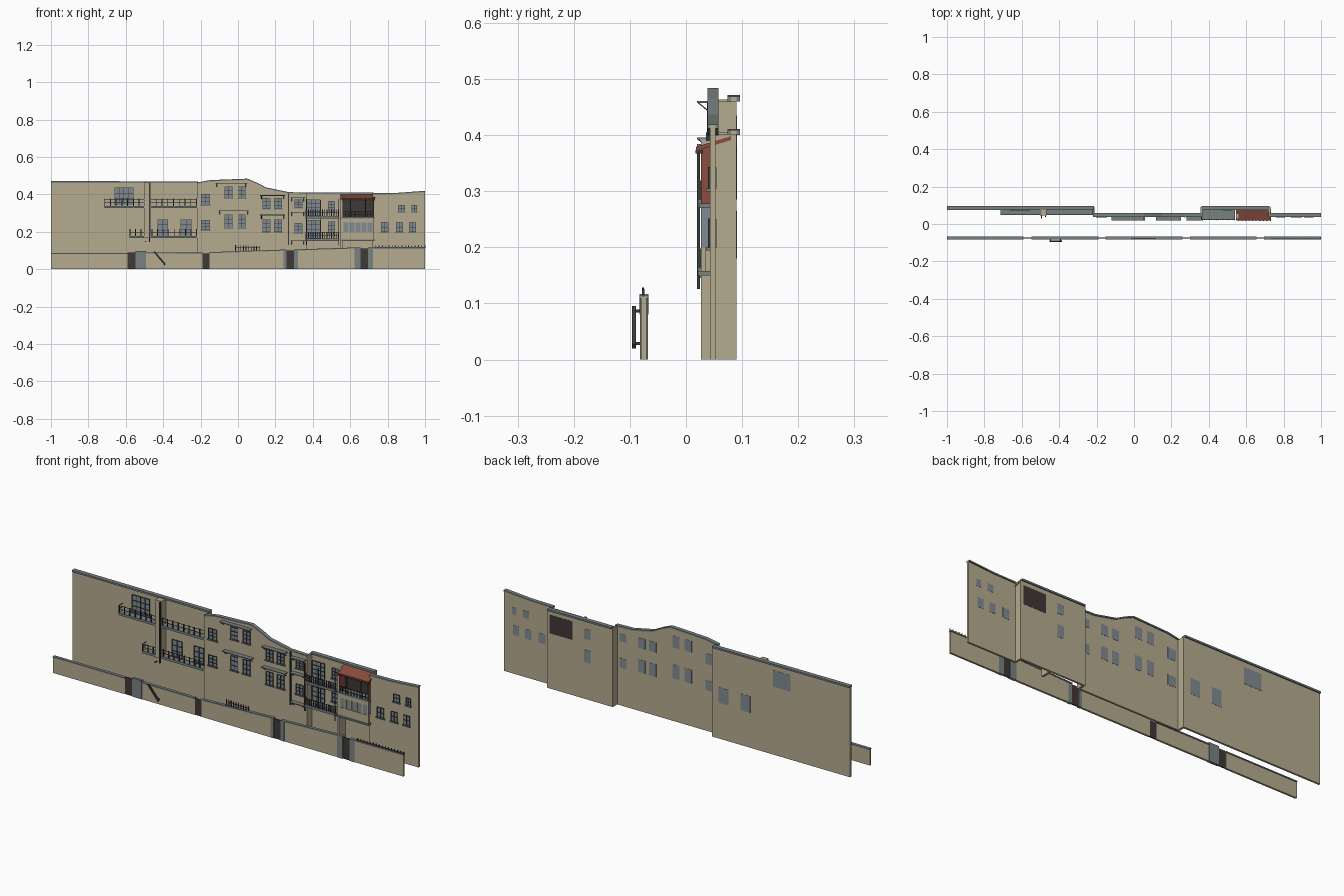
import bpy, bmesh

old = bpy.data.objects.get("Cube")
if old:
    bpy.data.objects.remove(old, do_unlink=True)


def material(name, rgb):
    m = bpy.data.materials.new(name)
    m.use_nodes = True
    m.diffuse_color = (*rgb, 1)
    m.node_tree.nodes["Principled BSDF"].inputs["Base Color"].default_value = (*rgb, 1)
    return m


PLASTER = material("plaster", (0.47, 0.41, 0.28))
STONE = material("grey stone", (0.19, 0.22, 0.22))
GLASS = material("glass", (0.22, 0.26, 0.29))
METAL = material("dark metal", (0.04, 0.045, 0.045))
WOOD = material("dark wood", (0.05, 0.04, 0.038))
RED = material("red tile", (0.26, 0.075, 0.05))


def finish(name, bm, mat):
    bmesh.ops.recalc_face_normals(bm, faces=bm.faces)
    me = bpy.data.meshes.new(name)
    bm.to_mesh(me)
    bm.free()
    me.materials.append(mat)
    ob = bpy.data.objects.new(name, me)
    bpy.context.collection.objects.link(ob)
    return ob


def prism(name, pts, a, b, mat, axis="y"):
    """Extrude an outline from a to b; points are (x, z) for axis y, (y, z) for axis x."""
    bm = bmesh.new()
    rings = []
    for d in (a, b):
        rings.append([bm.verts.new((p, d, q) if axis == "y" else (d, p, q)) for p, q in pts])
    n = len(pts)
    bm.faces.new(rings[0])
    bm.faces.new(rings[1])
    for i in range(n):
        j = (i + 1) % n
        bm.faces.new((rings[0][i], rings[0][j], rings[1][j], rings[1][i]))
    return finish(name, bm, mat)


def boxes(name, items, mat):
    """Join boxes given as (x0, x1, y0, y1, z0, z1)."""
    bm = bmesh.new()
    for x0, x1, y0, y1, z0, z1 in items:
        vs = bmesh.ops.create_cube(bm, size=1)["verts"]
        for v in vs:
            v.co = (x1 if v.co.x > 0 else x0, y1 if v.co.y > 0 else y0, z1 if v.co.z > 0 else z0)
    return finish(name, bm, mat)


def wall(name, top, y0, y1, cap, over):
    """Wall under a top line, with an overhanging coping that follows it."""
    ends = [(top[-1][0], 0), (top[0][0], 0)]
    prism(name, top + ends, y0, y1, PLASTER)
    low = [(x, z - cap) for x, z in reversed(top)]
    prism(name + "_coping", [(x, z + 0.001) for x, z in top] + low, y0 - over, y1 + over, STONE)


# Facade sections
FRONT, BACK = 0.043, 0.08
T = 0.01
wall("left_facade", [(-1, 0.47), (-0.215, 0.468)], BACK, BACK + T, 0.008, 0.006)
wall("middle_facade", [(-0.22, 0.462), (-0.15, 0.475), (0.05, 0.483), (0.1, 0.462), (0.15, 0.436),
                       (0.27, 0.411), (0.365, 0.408)], FRONT, FRONT + T, 0.006, 0.005)
wall("recessed_facade", [(0.36, 0.41), (0.725, 0.408)], BACK, BACK + T, 0.008, 0.006)
wall("right_facade", [(0.72, 0.405), (0.85, 0.407), (1, 0.418)], FRONT, FRONT + T, 0.006, 0.005)
boxes("return_walls", [(-0.22, -0.21, FRONT, 0.09, 0, 0.46), (0.355, 0.365, FRONT, 0.09, 0, 0.405),
                       (0.72, 0.73, FRONT, 0.09, 0, 0.402)], PLASTER)

# Garden wall with doors and gate piers
GY = -0.08
for i, top in enumerate([[(-1, 0.085), (-0.59, 0.085)], [(-0.5, 0.088), (-0.19, 0.087)],
                         [(-0.152, 0.09), (0.26, 0.104)], [(0.3, 0.104), (0.655, 0.116)],
                         [(0.695, 0.114), (1, 0.114)]]):
    wall("garden_wall_%d" % (i + 1), top, GY, GY + T, 0.005, 0.003)
boxes("garden_doors", [(a, b, -0.078, -0.072, 0, h) for a, b, h in
                       ((-0.59, -0.548, 0.088), (-0.19, -0.152, 0.085),
                        (0.26, 0.3, 0.1), (0.655, 0.695, 0.11))], WOOD)
boxes("gate_piers", [(a, b, -0.082, -0.068, 0, h) for a, b, h in
                     ((-0.548, -0.492, 0.096), (0.244, 0.26, 0.1), (0.3, 0.32, 0.1),
                      (0.622, 0.655, 0.115), (0.695, 0.722, 0.112))], STONE)
prism("slanted_handrail", [(-0.452, 0.092), (-0.444, 0.095), (-0.386, 0.028), (-0.392, 0.02)],
      -0.096, -0.089, METAL)
boxes("handrail_brackets", [(-0.448, -0.443, -0.092, GY, 0.084, 0.089),
                            (-0.395, -0.39, -0.092, GY, 0.026, 0.031)], METAL)
boxes("wall_spikes", [(0.735 + i * 0.0175, 0.739 + i * 0.0175, -0.078, -0.074, 0.112, 0.126)
                      for i in range(16)] + [(0.73, 1, -0.078, -0.075, 0.116, 0.119)], METAL)
boxes("low_wall_rail", [(-0.015 + i * 0.014, -0.011 + i * 0.014, -0.078, -0.075, 0.096, 0.128 - i * 0.0005)
                        for i in range(10)] + [(-0.015, 0.118, -0.078, -0.075, 0.112, 0.115)], METAL)


# Windows: pane through the wall, dark frame and bars, stone sill
def window(name, x0, x1, z0, z1, y, cols=2, rows=3, through=True, sill=True):
    back = y + T + 0.001 if through else y + 0.002
    boxes(name + "_pane", [(x0, x1, y - 0.001, back, z0, z1)], GLASS)
    t = 0.0013
    bars = []
    for i in range(cols + 1):
        x = x0 + (x1 - x0) * i / cols
        bars.append((x - t, x + t, y - 0.004, y, z0, z1))
    for i in range(rows + 1):
        z = z0 + (z1 - z0) * i / rows
        bars.append((x0, x1, y - 0.004, y, z - t, z + t))
    boxes(name + "_frame", bars, METAL)
    if sill:
        boxes(name + "_sill", [(x0 - 0.005, x1 + 0.005, y - 0.007, y, z0 - 0.006, z0)], STONE)


window("left_large_window", -0.66, -0.56, 0.35, 0.435, BACK, 4, 3)
window("left_lower_window_1", -0.43, -0.375, 0.18, 0.265, BACK)
window("left_lower_window_2", -0.305, -0.25, 0.185, 0.265, BACK)
rows = [(-0.197, -0.15, 0.345, 0.4, 0.21, 0.262), (-0.07, -0.03, 0.38, 0.44, 0.22, 0.292),
        (0, 0.04, 0.38, 0.44, 0.22, 0.292), (0.132, 0.172, 0.325, 0.378, 0.2, 0.265),
        (0.195, 0.235, 0.325, 0.378, 0.2, 0.265), (0.303, 0.343, 0.33, 0.37, 0.195, 0.245)]
for i, (a, b, u0, u1, l0, l1) in enumerate(rows):
    window("middle_upper_window_%d" % (i + 1), a, b, u0, u1, FRONT)
    window("middle_lower_window_%d" % (i + 1), a, b, l0, l1, FRONT)
for i, (a, b, z0, z1) in enumerate([(0.858, 0.892, 0.305, 0.342), (0.93, 0.955, 0.305, 0.342),
                                    (0.765, 0.803, 0.2, 0.25), (0.845, 0.88, 0.2, 0.25),
                                    (0.915, 0.95, 0.2, 0.25)]):
    window("right_window_%d" % (i + 1), a, b, z0, z1, FRONT, 2, 2)
for tag, z0, z1 in (("upper", 0.285, 0.37), ("lower", 0.165, 0.262)):
    window("balcony_door_" + tag, 0.368, 0.44, z0, z1, BACK, 3, 4, False, False)
    window("balcony_window_" + tag, 0.482, 0.517, z0 + 0.025, z1 - 0.008, BACK)

# Canopies over the middle windows, with thin slanted struts
for i, (a, b, z) in enumerate([(-0.12, 0.05, 0.457), (-0.105, 0.06, 0.31), (0.118, 0.252, 0.392),
                               (0.118, 0.252, 0.287), (0.28, 0.36, 0.38), (0.28, 0.36, 0.302),
                               (0.28, 0.36, 0.15)]):
    boxes("canopy_%d" % (i + 1), [(a, b, 0.02, FRONT, z, z + 0.004)], STONE)
    for x in (a + 0.006, b - 0.009):
        prism("canopy_strut_%d" % (i + 1), [(0.021, z), (0.024, z), (FRONT, z - 0.015), (FRONT, z - 0.018)],
              x, x + 0.003, METAL, "x")


# Balconies: slab, posts and rails on the front and the open end
def balcony(name, x0, x1, y0, y1, z, n, h):
    boxes(name + "_slab", [(x0, x1, y0, y1, z - 0.012, z)], STONE)
    t = 0.0022
    bars = []
    for i in range(n + 1):
        x = x0 + t + (x1 - x0 - 2 * t) * i / n
        bars.append((x - t, x + t, y0, y0 + 2 * t, z, z + h))
    for k in (0.5, 0.92):
        bars.append((x0, x1, y0 + 0.001, y0 + 0.003, z + h * k - 0.001, z + h * k + 0.001))
        for x in (x0, x1 - 0.002):
            bars.append((x, x + 0.002, y0, y1, z + h * k - 0.001, z + h * k + 0.001))
    boxes(name + "_railing", bars, METAL)


balcony("left_upper_balcony", -0.715, -0.22, 0.047, BACK, 0.338, 16, 0.04)
balcony("left_lower_balcony", -0.58, -0.22, 0.047, BACK, 0.178, 12, 0.037)
balcony("centre_upper_balcony", 0.362, 0.54, 0.022, BACK, 0.284, 14, 0.035)
balcony("centre_lower_balcony", 0.362, 0.54, 0.022, BACK, 0.163, 14, 0.035)
boxes("balcony_poles", [(x, x + 0.004, 0.02, 0.025, z0, z1) for x, z0, z1 in
                        ((0.364, 0.13, 0.376), (0.44, 0.16, 0.37), (0.536, 0.126, 0.376))], METAL)

# Chimney breast and drain pipes
boxes("chimney_breast", [(-0.503, -0.468, 0.045, BACK, 0.166, 0.463)], PLASTER)
boxes("drain_pipes", [(-0.476, -0.47, 0.037, 0.045, 0.145, 0.46), (0.268, 0.274, 0.036, FRONT, 0.13, 0.405),
                      (-0.497, -0.492, 0.03, 0.046, 0.145, 0.15)], METAL)

# Loggia: side wall, floor, parapet, glazed level, open dark level, tiled roof
LX0, LX1, LY = 0.558, 0.725, 0.027
boxes("loggia_side_wall", [(0.546, LX0, LY, BACK, 0, 0.39)], PLASTER)
boxes("loggia_parapet", [(LX0, LX1, LY, LY + 0.008, 0.155, 0.2)], PLASTER)
boxes("loggia_floors", [(0.546, 0.73, 0.021, BACK, 0.15, 0.158),
                        (0.546, 0.73, 0.024, BACK, 0.27, 0.278)], STONE)
boxes("loggia_glazing", [(LX0, LX1, LY + 0.003, LY + 0.006, 0.2, 0.27),
                         (LX1 - 0.003, LX1, LY, FRONT, 0.2, 0.27)], GLASS)
boxes("loggia_glazing_piers", [(LX0 + i * 0.032, LX0 + 0.007 + i * 0.032, LY, LY + 0.008, 0.2, 0.27)
                               for i in range(6)] + [(LX0, LX1, LY, LY + 0.008, 0.25, 0.27)], PLASTER)
boxes("loggia_dark_screen", [(0.585, 0.715, BACK - 0.002, BACK + T + 0.001, 0.285, 0.38),
                             (LX0, LX1, BACK - 0.004, BACK - 0.002, 0.278, 0.385)], WOOD)
boxes("loggia_red_sides", [(LX1 - 0.004, LX1 + 0.002, LY, FRONT, 0.278, 0.382),
                           (LX0 - 0.002, LX0 + 0.003, LY, BACK, 0.278, 0.382)], RED)
boxes("loggia_railing", [(LX0 + i * 0.0165, LX0 + 0.003 + i * 0.0165, LY, LY + 0.003, 0.278, 0.308)
                         for i in range(11)]
      + [(LX0, LX1, LY, LY + 0.003, z, z + 0.003) for z in (0.29, 0.306)]
      + [(x, x + 0.004, LY, LY + 0.004, 0.278, 0.378) for x in (0.6, 0.68)], METAL)
prism("loggia_roof", [(0.018, 0.372), (0.018, 0.379), (BACK, 0.398), (BACK, 0.391)], 0.548, 0.732, RED, "x")
boxes("loggia_rafter_ends", [(0.555 + i * 0.019, 0.561 + i * 0.019, 0.017, 0.03, 0.367, 0.373)
                             for i in range(10)], WOOD)
